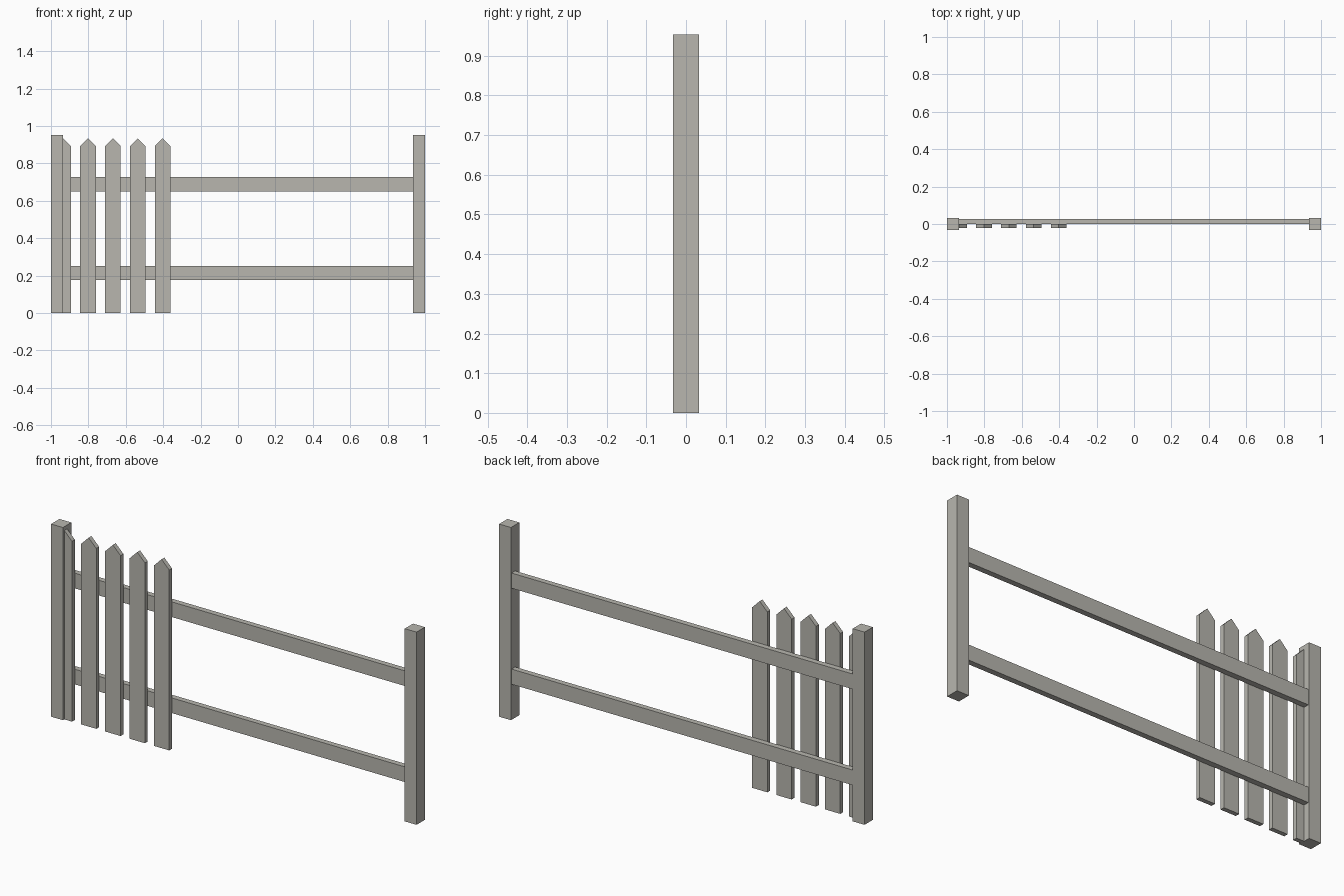
import bpy
import bmesh

cube = bpy.data.objects.get("Cube")
if cube:
    bpy.data.objects.remove(cube, do_unlink=True)

# Weathered wood colour
colour = (0.48, 0.47, 0.43, 1)
wood = bpy.data.materials.new("weathered_grey_wood")
wood.use_nodes = True
wood.diffuse_color = colour
wood.node_tree.nodes["Principled BSDF"].inputs["Base Color"].default_value = colour


def board(name, outline, front, back):
    """Extrude an x-z outline from front to back along y."""
    bm = bmesh.new()
    face = bm.faces.new([bm.verts.new((x, front, z)) for x, z in outline])
    extruded = bmesh.ops.extrude_face_region(bm, geom=[face])["geom"]
    verts = [v for v in extruded if isinstance(v, bmesh.types.BMVert)]
    bmesh.ops.translate(bm, verts=verts, vec=(0, back - front, 0))
    bmesh.ops.recalc_face_normals(bm, faces=bm.faces)
    mesh = bpy.data.meshes.new(name)
    bm.to_mesh(mesh)
    bm.free()
    mesh.materials.append(wood)
    obj = bpy.data.objects.new(name, mesh)
    bpy.context.collection.objects.link(obj)
    return obj


def rectangle(x0, x1, z0, z1):
    return [(x0, z0), (x1, z0), (x1, z1), (x0, z1)]


POST = 0.065
HEIGHT = 0.953

# End posts
board("right_post", rectangle(-1, -1 + POST, 0, HEIGHT), -POST / 2, POST / 2)
board("left_post", rectangle(1 - POST, 1, 0, HEIGHT), -POST / 2, POST / 2)

# Horizontal rails between the posts
for name, z in (("lower_rail", 0.176), ("upper_rail", 0.651)):
    board(name, rectangle(-1 + POST, 1 - POST, z, z + 0.075), 0, 0.028)

# Pointed pickets on the front of the rails
half = 0.042
for i in range(5):
    x = -0.935 + i * 0.133
    outline = [(x - half, 0), (x + half, 0), (x + half, 0.892),
               (x, 0.934), (x - half, 0.892)]
    board(f"picket_{i + 1}", outline, -0.022, 0)
